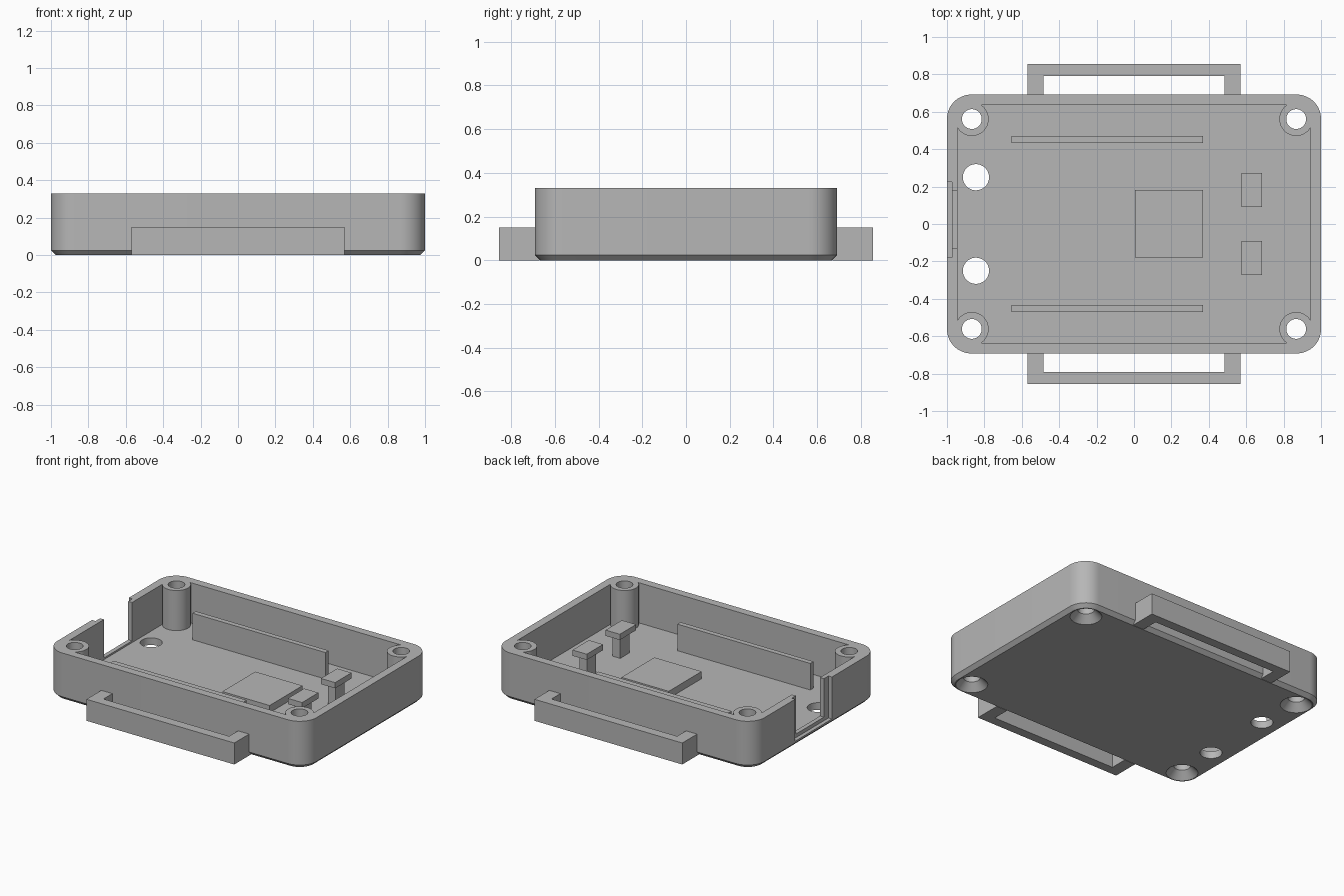
import bpy, bmesh, math

cube = bpy.data.objects.get("Cube")
if cube:
    bpy.data.objects.remove(cube, do_unlink=True)

grey = bpy.data.materials.new("plain_grey")
grey.use_nodes = True
grey.diffuse_color = (0.47, 0.47, 0.47, 1)
grey.node_tree.nodes["Principled BSDF"].inputs["Base Color"].default_value = grey.diffuse_color


def rounded_rect(hx, hy, r, n=12):
    """Outline of a rectangle with rounded corners, anticlockwise."""
    pts = []
    for k, (sx, sy) in enumerate([(1, 1), (-1, 1), (-1, -1), (1, -1)]):
        for i in range(n + 1):
            a = math.pi / 2 * (k + i / n)
            pts.append((sx * (hx - r) + r * math.cos(a), sy * (hy - r) + r * math.sin(a)))
    return pts


def circle(x, y, r, n=48):
    return [(x + r * math.cos(2 * math.pi * i / n), y + r * math.sin(2 * math.pi * i / n))
            for i in range(n)]


def rect(x0, x1, y0, y1):
    return [(x0, y0), (x1, y0), (x1, y1), (x0, y1)]


def loft(name, layers):
    """Solid through a stack of (outline, z) layers."""
    bm = bmesh.new()
    rings = [[bm.verts.new((x, y, z)) for x, y in pts] for pts, z in layers]
    for low, high in zip(rings, rings[1:]):
        for i in range(len(low)):
            j = (i + 1) % len(low)
            bm.faces.new((low[i], low[j], high[j], high[i]))
    bm.faces.new(rings[0][::-1])
    bm.faces.new(rings[-1])
    mesh = bpy.data.meshes.new(name)
    bm.to_mesh(mesh)
    bm.free()
    mesh.materials.append(grey)
    obj = bpy.data.objects.new(name, mesh)
    bpy.context.collection.objects.link(obj)
    return obj


def prism(name, outline, z0, z1):
    return loft(name, [(outline, z0), (outline, z1)])


def cut(target, cutters):
    """Subtract the cutters one by one, then discard them."""
    for cutter in cutters:
        mod = target.modifiers.new("cut", 'BOOLEAN')
        mod.operation, mod.solver, mod.object = 'DIFFERENCE', 'EXACT', cutter
        graph = bpy.context.evaluated_depsgraph_get()
        mesh = bpy.data.meshes.new_from_object(target.evaluated_get(graph))
        target.modifiers.clear()
        target.data = mesh
        bpy.data.objects.remove(cutter, do_unlink=True)


HX, HY, R, TOP, WALL, FLOOR = 1.0, 0.692, 0.13, 0.33, 0.057, 0.05
CORNERS = [(sx * 0.867, sy * 0.561) for sx in (-1, 1) for sy in (-1, 1)]

# Tray: rounded block with a chamfered base
edge = 0.025
tray = loft("tray", [(rounded_rect(HX - edge, HY - edge, R - edge), 0),
                     (rounded_rect(HX, HY, R), edge),
                     (rounded_rect(HX, HY, R), TOP)])

# Hollow that leaves the four screw posts standing
hollow = prism("hollow_cutter", rounded_rect(HX - WALL, HY - WALL, R - WALL), FLOOR, 0.5)
cut(hollow, [prism("post_cutter", circle(x, y, 0.09), -0.1, 0.6) for x, y in CORNERS])
cut(tray, [hollow])

# Countersunk screw holes, cable holes and the stepped side opening
holes = [loft("screw_cutter", [(circle(x, y, 0.12), -0.02), (circle(x, y, 0.053), 0.05),
                               (circle(x, y, 0.053), 0.5)]) for x, y in CORNERS]
holes += [prism("cable_cutter", circle(-0.845, y, 0.07), -0.1, 0.2) for y in (-0.25, 0.25)]
holes.append(prism("opening_cutter", rect(-1.1, -0.9, -0.13, 0.18), 0.062, 0.5))
holes.append(prism("opening_step_cutter", rect(-1.1, -0.973, -0.18, 0.225), 0.037, 0.5))
cut(tray, holes)

# Strap loops on the front and back
for name, s in (("front", -1), ("back", 1)):
    outline = [(-0.57, 0.67), (-0.57, 0.855), (0.57, 0.855), (0.57, 0.67),
               (0.485, 0.67), (0.485, 0.79), (-0.485, 0.79), (-0.485, 0.67)]
    outline = [(x, s * y) for x, y in outline]
    if s > 0:
        outline.reverse()
    prism(name + "_strap_loop", outline, 0, 0.15)

# Long rails and hooks on the floor, one of each per side
base = FLOOR - 0.01
for name, s in (("front", -1), ("back", 1)):
    y = s * 0.452
    prism(name + "_rail", rect(-0.655, 0.37, y - 0.018, y + 0.018), base, 0.235)
    y = s * 0.182
    prism(name + "_hook_stem", rect(0.6, 0.66, y - 0.05, y + 0.05), base, 0.21)
    prism(name + "_hook_cap", rect(0.575, 0.685, y - 0.09, y + 0.09), 0.2, 0.24)

# Raised square pad
prism("pad", rect(0.005, 0.37, -0.18, 0.183), base, 0.1)

# Smooth the round surfaces, keep edges sharp
bpy.ops.object.select_all(action='DESELECT')
tray.select_set(True)
bpy.context.view_layer.objects.active = tray
bpy.ops.object.shade_smooth_by_angle(angle=math.radians(30))
